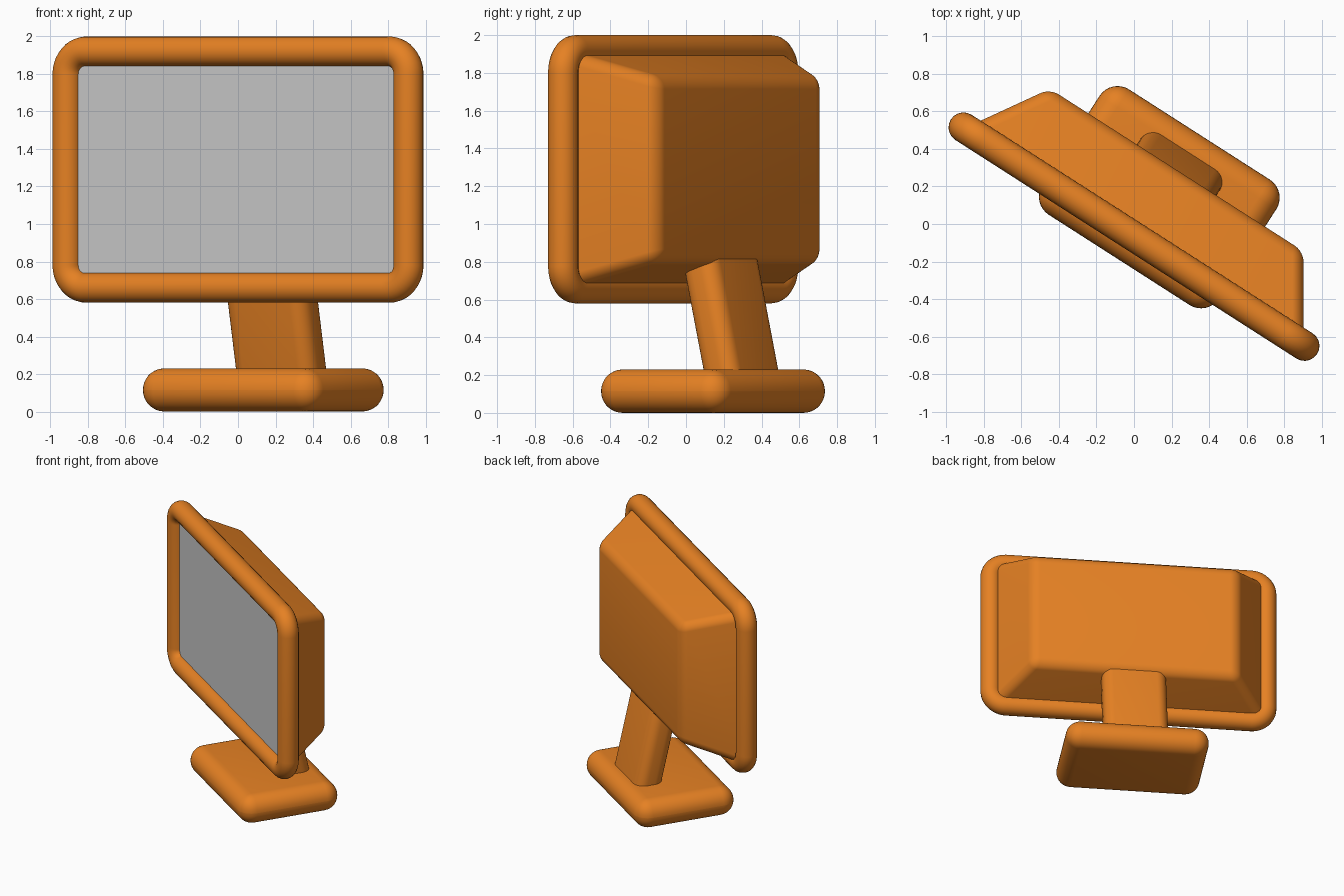
import bpy, bmesh, math
from mathutils import Matrix, Vector

if "Cube" in bpy.data.objects:
    bpy.data.objects.remove(bpy.data.objects["Cube"])

# Everything is built square-on (x = width, y = depth), then turned about z
PLACE = Matrix.Translation((0, -0.0675, 0)) @ Matrix.Rotation(math.radians(-32.65), 4, 'Z')

orange = bpy.data.materials.new("orange_plastic")
orange.diffuse_color = (0.79, 0.22, 0.017, 1)
orange.use_nodes = True
orange.node_tree.nodes["Principled BSDF"].inputs["Base Color"].default_value = orange.diffuse_color


def add(name, data, mat=orange):
    ob = bpy.data.objects.new(name, data)
    bpy.context.collection.objects.link(ob)
    if mat:
        data.materials.append(mat)
    ob.matrix_world = PLACE
    return ob


def block(name, reshape, bevel, keep=lambda e: True):
    """Cube whose unit corners are mapped by reshape(), then rounded."""
    bm = bmesh.new()
    bmesh.ops.create_cube(bm, size=2)
    for v in bm.verts:
        v.co = Vector(reshape(*v.co))
    bmesh.ops.bevel(bm, geom=[e for e in bm.edges if keep(e)], offset=bevel,
                    segments=8, profile=0.5, affect='EDGES', clamp_overlap=True)
    me = bpy.data.meshes.new(name)
    bm.to_mesh(me)
    bm.free()
    ob = add(name, me)
    bpy.ops.object.select_all(action='DESELECT')
    bpy.context.view_layer.objects.active = ob
    ob.select_set(True)
    bpy.ops.object.shade_smooth_by_angle(angle=math.radians(35))
    return ob


# Base: pill-edged slab
block("base", lambda x, y, z: (0.56 * x, 0.25 + 0.397 * y, 0.115 + 0.115 * z), 0.1145)


# Neck: rounded post leaning forward into the housing
def neck_shape(x, y, z):
    h = 0.53 + 0.42 * z
    return 0.252 * x, 0.425 - 0.225 * (h - 0.23) + 0.11 * y, h


block("neck", neck_shape, 0.08)


# Housing: tapered box behind the screen, front edge hidden in the frame
def housing_shape(x, y, z):
    if y > 0:
        return 0.803 * x, 0.422, 1.29 + 0.485 * z
    return 1.073 * x, 0.0, 1.29 + 0.628 * z


block("housing", housing_shape, 0.06, lambda e: max(v.co.y for v in e.verts) > 0.1)

# Screen: flat grey panel
W, H, R, ZC = 1.08, 0.63, 0.12, 1.29
screen = bpy.data.meshes.new("screen")
screen.from_pydata([(sx * (W - 0.03), -0.015, ZC + sz * (H - 0.03))
                    for sx, sz in ((-1, -1), (1, -1), (1, 1), (-1, 1))], [], [(0, 1, 2, 3)])
add("screen", screen, None)

# Frame: round tube swept along a rounded rectangle
path = []
for k, (sx, sz) in enumerate(((1, 1), (-1, 1), (-1, -1), (1, -1))):
    for i in range(11):
        a = math.pi / 2 * (k + i / 10)
        path.append((sx * (W - R) + R * math.cos(a), 0, ZC + sz * (H - R) + R * math.sin(a), 1))
curve = bpy.data.curves.new("frame", 'CURVE')
curve.dimensions = '3D'
curve.bevel_depth = 0.08
curve.bevel_resolution = 8
spline = curve.splines.new('POLY')
spline.points.add(len(path) - 1)
for p, co in zip(spline.points, path):
    p.co = co
spline.use_cyclic_u = True
spline.use_smooth = True
add("frame", curve)
